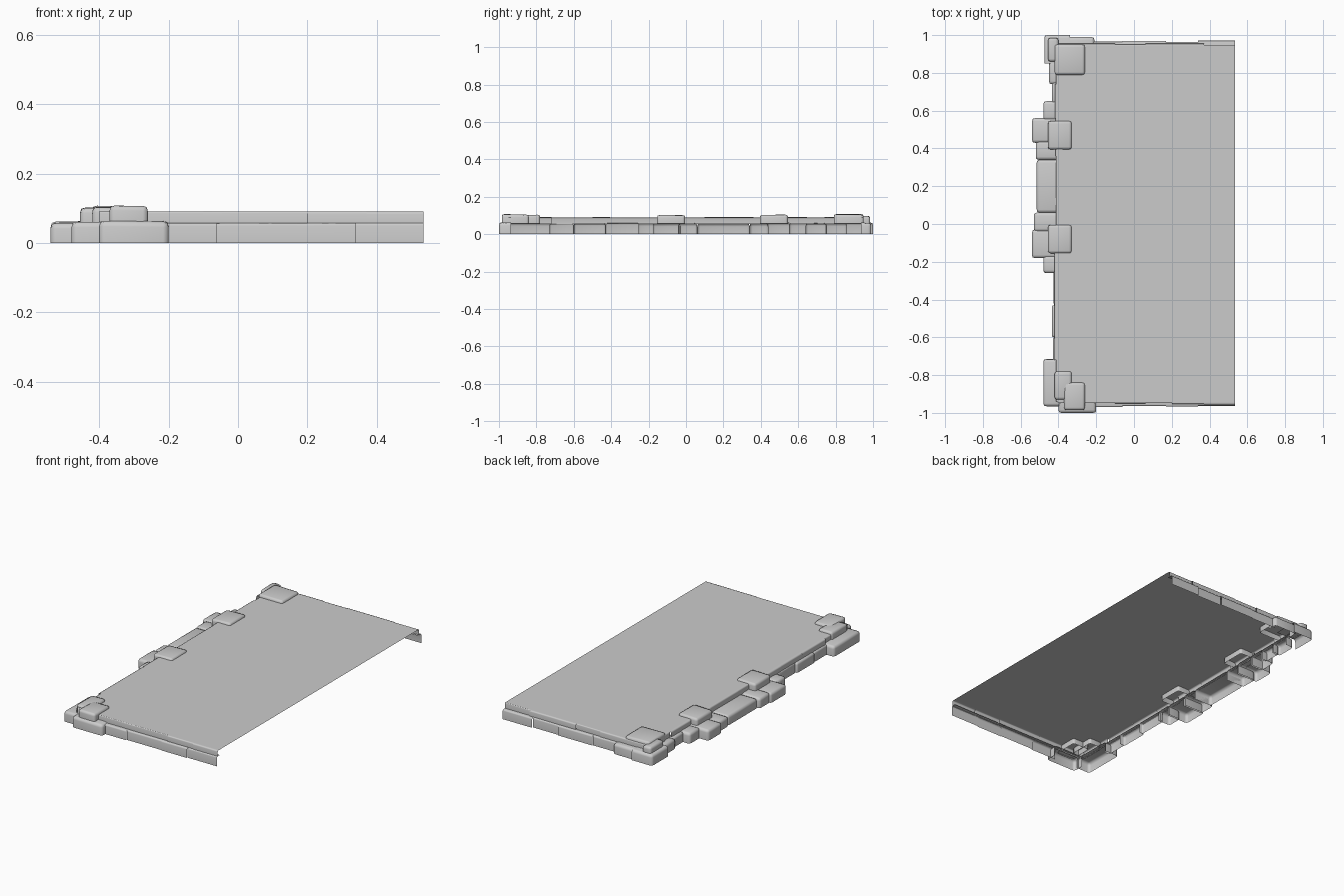
import bpy, bmesh, random
from mathutils import Vector

random.seed(4)
cube = bpy.data.objects.get("Cube")
if cube:
    bpy.data.objects.remove(cube, do_unlink=True)

GREY = (0.6, 0.6, 0.6, 1)
stone_grey = bpy.data.materials.new("stone_grey")
stone_grey.use_nodes = True
stone_grey.diffuse_color = GREY
stone_grey.node_tree.nodes["Principled BSDF"].inputs["Base Color"].default_value = GREY

LEDGE, TOP, RIGHT = 0.058, 0.091, 0.535


def add_stone(bm, x0, x1, y0, y1, z0, z1, open_dirs=(), jitter=0.003, soft=0.016):
    """Rounded hollow block without a base; faces in open_dirs are left out."""
    verts = bmesh.ops.create_cube(bm, size=1)["verts"]
    centre = Vector(((x0 + x1) / 2, (y0 + y1) / 2, (z0 + z1) / 2))
    size = Vector((x1 - x0, y1 - y0, z1 - z0))
    faces = {f for v in verts for f in v.link_faces}
    for f in faces:
        f.normal_update()
    hidden = [f for f in faces
              if any(f.normal.dot(Vector(d)) > 0.9 for d in ((0, 0, -1), *open_dirs))]
    for v in verts:
        if v.co.z > 0:
            size_j = -random.uniform(0, jitter)
        else:
            size_j = 0
        v.co = centre + v.co * size
        v.co.z += size_j
    bmesh.ops.delete(bm, geom=hidden, context="FACES_ONLY")
    edges = {e for v in verts for e in v.link_edges}
    bmesh.ops.delete(bm, geom=[e for e in edges if not e.link_faces], context="EDGES")
    edges = [e for e in {e for v in verts if v.is_valid for e in v.link_edges}
             if len(e.link_faces) == 2]
    bmesh.ops.bevel(bm, geom=edges, offset=min(soft, 0.35 * min(size)), segments=2,
                    profile=0.6, affect="EDGES", clamp_overlap=True)


def finish(name, bm):
    mesh = bpy.data.meshes.new(name)
    for f in bm.faces:
        f.smooth = True
    bm.to_mesh(mesh)
    bm.free()
    mesh.materials.append(stone_grey)
    obj = bpy.data.objects.new(name, mesh)
    bpy.context.collection.objects.link(obj)
    return obj


# Flat floor slab, a single sheet
bm = bmesh.new()
bm.faces.new([bm.verts.new((x, y, TOP)) for x, y in
              ((-0.405, -0.945), (RIGHT, -0.945), (RIGHT, 0.945), (-0.405, 0.945))])
finish("floor_sheet", bm)

# Lower stones on the broken side: outer x, start y, end y
bm = bmesh.new()
for x, y0, y1 in ((-0.45, 0.74, 0.86), (-0.435, 0.64, 0.75), (-0.48, 0.55, 0.65),
                  (-0.54, 0.43, 0.56), (-0.52, 0.34, 0.44), (-0.515, 0.06, 0.34),
                  (-0.53, -0.04, 0.06), (-0.54, -0.18, -0.03), (-0.48, -0.26, -0.17),
                  (-0.425, -0.43, -0.25), (-0.435, -0.6, -0.43), (-0.43, -0.73, -0.6)):
    add_stone(bm, x, -0.4, y0, y1, 0, LEDGE + random.uniform(0, 0.006), [(1, 0, 0)])
finish("side_lower_stones", bm)

# Lower stones wrapping the two corners
bm = bmesh.new()
add_stone(bm, -0.48, -0.39, -0.965, -0.715, 0, 0.062, [(1, 0, 0)])
add_stone(bm, -0.4, -0.2, -1, -0.935, 0, 0.064, [(0, 1, 0)])
add_stone(bm, -0.475, -0.34, 0.85, 1, 0, 0.064, [(1, 0, 0), (0, -1, 0)])
add_stone(bm, -0.36, -0.21, 0.935, 0.99, 0, 0.062, [(0, -1, 0)])
finish("corner_lower_stones", bm)

# Straight front and back edges, in two stepped courses
for name, side in (("front_edge", -1), ("back_edge", 1)):
    for course, z0, z1, reach, cuts in (
            ("lower", 0, LEDGE, 0.965, (-0.23, -0.06, 0.17, 0.34, RIGHT)),
            ("upper", LEDGE - 0.003, TOP, 0.952, (-0.4, -0.1, 0.06, 0.2, 0.37, RIGHT))):
        bm = bmesh.new()
        for a, b in zip(cuts, cuts[1:]):
            outer = reach + random.uniform(-0.004, 0.006)
            y0, y1 = sorted((side * outer, side * 0.935))
            gaps = [(0, -side, 0), (1, 0, 0), (-1, 0, 0)]
            add_stone(bm, a, b, y0, y1, z0, z1, gaps, 0.001, 0.008)
        finish(f"{name}_{course}_course", bm)

# Thin upper course behind the side stones
bm = bmesh.new()
cuts = (-0.94, -0.72, -0.5, -0.3, -0.1, 0.1, 0.36, 0.56, 0.74, 0.94)
for a, b in zip(cuts, cuts[1:]):
    add_stone(bm, -0.417 + random.uniform(-0.006, 0.006), -0.39, a, b, LEDGE - 0.003, TOP,
              [(1, 0, 0), (0, 1, 0), (0, -1, 0)], 0.001, 0.008)
finish("side_upper_course", bm)

# Raised cap stones resting on the floor edge
bm = bmesh.new()
for x0, x1, y0, y1, z1 in ((-0.42, -0.26, 0.79, 0.95, 0.109), (-0.455, -0.33, 0.395, 0.545, 0.105),
                           (-0.455, -0.33, -0.155, -0.005, 0.105),
                           (-0.42, -0.33, -0.93, -0.78, 0.105), (-0.37, -0.26, -0.985, -0.84, 0.109),
                           (-0.455, -0.4, 0.86, 0.985, 0.1)):
    add_stone(bm, x0, x1, y0, y1, LEDGE, z1, (), 0.006, 0.014)
finish("cap_stones", bm)
